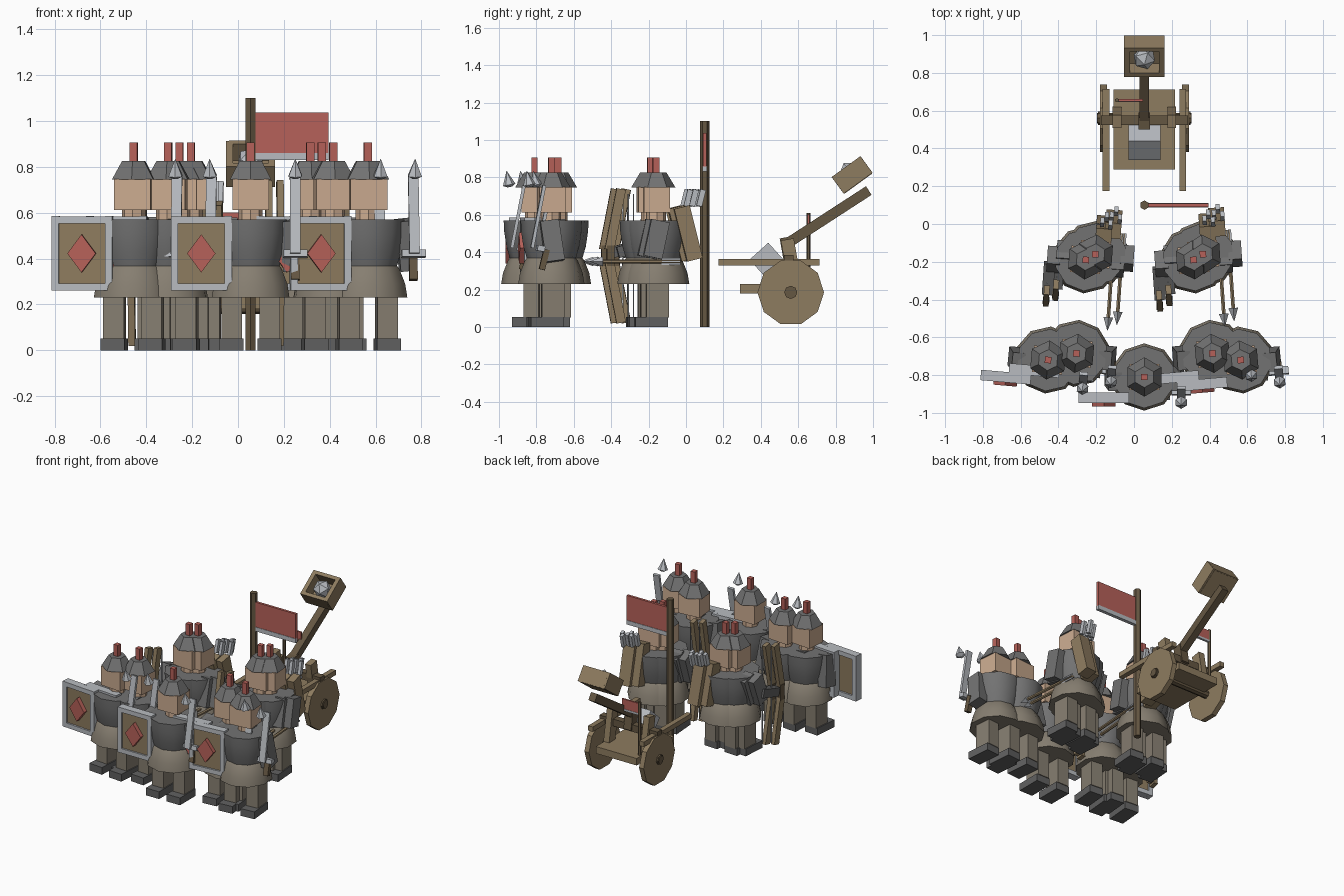
import bpy, bmesh
from math import radians, sin, cos, pi
from mathutils import Matrix, Euler, Vector

if "Cube" in bpy.data.objects:
    bpy.data.objects.remove(bpy.data.objects["Cube"])

def mat(name, c):
    m = bpy.data.materials.new(name)
    m.diffuse_color = (*c, 1)
    m.use_nodes = True
    m.node_tree.nodes["Principled BSDF"].inputs["Base Color"].default_value = m.diffuse_color
    return m

WOOD = mat("wood", (.27, .2, .115))
DARKWOOD = mat("dark_wood", (.13, .095, .055))
RED = mat("red", (.47, .12, .10))
SKIN = mat("skin", (.6, .41, .28))
STEEL = mat("steel", (.48, .5, .53))
IRON = mat("iron", (.17, .17, .17))
BOOT = mat("boot", (.12, .12, .12))
CLOTH = mat("cloth", (.24, .21, .165))

FRAME = Matrix()          # placement of the figure being built

def finish(name, bm, loc, rot, m):
    bmesh.ops.recalc_face_normals(bm, faces=bm.faces)
    me = bpy.data.meshes.new(name)
    bm.to_mesh(me)
    bm.free()
    me.materials.append(m)
    ob = bpy.data.objects.new(name, me)
    bpy.context.collection.objects.link(ob)
    e = Euler([radians(a) for a in rot]).to_matrix().to_4x4()
    ob.matrix_world = FRAME @ Matrix.Translation(loc) @ e
    return ob

def box(name, size, loc, m, rot=(0, 0, 0)):
    bm = bmesh.new()
    bmesh.ops.create_cube(bm, size=1)
    bmesh.ops.scale(bm, vec=size, verts=bm.verts)
    return finish(name, bm, loc, rot, m)

def lathe(name, prof, n, loc, m, rot=(0, 0, 0), phase=.5, smooth=False):
    """Stack of n-sided rings (radius, height), capped at both ends."""
    bm = bmesh.new()
    rings = [[bm.verts.new((r * cos(2 * pi * i / n + phase * pi), r * sin(2 * pi * i / n + phase * pi), z))
              for i in range(n)] for r, z in prof]
    for a, b in zip(rings, rings[1:]):
        for i in range(n):
            j = (i + 1) % n
            bm.faces.new((a[i], a[j], b[j], b[i]))
    bm.faces.new(rings[0])
    bm.faces.new(rings[-1])
    if smooth:
        for f in bm.faces:
            f.smooth = len(f.verts) == 4
        for e in bm.edges:
            e.smooth = all(len(f.verts) == 4 for f in e.link_faces)
    return finish(name, bm, loc, rot, m)

def place(x, y, turn=0):
    global FRAME
    FRAME = Matrix.Translation((x, y, 0)) @ Matrix.Rotation(radians(turn), 4, 'Z')

def soldier():
    # legs and boots
    for s in (-1, 1):
        box("leg", (.09, .12, .2), (s * .083, 0, .15), CLOTH)
        box("boot", (.105, .175, .052), (s * .083, -.033, .026), BOOT)
    # tunic skirt and breastplate
    lathe("tunic_skirt", [(.178, .23), (.168, .29), (.142, .355), (.13, .37)], 10, (0, 0, 0), CLOTH, smooth=True)
    lathe("breastplate", [(.128, .355), (.15, .43), (.162, .51), (.165, .57)], 10, (0, 0, 0), IRON, smooth=True)
    # head and helmet
    lathe("neck", [(.052, .56), (.052, .63)], 8, (0, 0, 0), SKIN)
    box("head", (.16, .14, .135), (0, 0, .68), SKIN)
    lathe("helmet", [(.104, .745), (.056, .825)], 6, (0, 0, 0), IRON)
    box("helmet_plume", (.034, .034, .09), (0, 0, .86), RED)

def swordsman():
    soldier()
    for s in (-1, 1):
        box("arm", (.07, .1, .22), (s * .165, -.01, .46), IRON, (8, -s * 6, 0))
    # shield with rim and diamond
    sx, sz = -.215, .422
    box("shield_board", (.23, .03, .29), (sx, -.11, sz), WOOD)
    for s in (-1, 1):
        box("shield_rim_side", (.032, .055, .325), (sx + s * .117, -.11, sz), STEEL)
        box("shield_rim_end", (.25, .055, .032), (sx, -.11, sz + s * .146), STEEL)
    d = lathe("shield_diamond", [(1, 0), (1, .03)], 4, (sx, -.125, sz), RED, (90, 0, 0))
    d.data.transform(Matrix.Diagonal((.062, .083, 1, 1)))
    # sword
    x = .195
    box("sword_blade", (.045, .018, .34), (x, -.088, .59), STEEL, (-11, 0, 0))
    lathe("sword_tip", [(.012, -.012), (.034, 0), (.001, .075)], 6, (x, -.135, .76), STEEL, (11, 0, 0))
    box("sword_guard", (.105, .04, .03), (x, -.075, .42), STEEL, (-11, 0, 0))
    box("sword_grip", (.036, .032, .11), (x, -.055, .36), DARKWOOD, (-14, 0, 0))

def archer():
    soldier()
    # drawing arm, bow arm and forearm
    box("arm", (.07, .1, .2), (.17, -.01, .47), IRON, (-12, 0, 0))
    box("arm", (.07, .1, .2), (-.17, -.02, .47), IRON, (-20, 0, 0))
    box("bow_forearm", (.06, .17, .06), (-.19, -.11, .42), BOOT, (15, 0, 0))
    # bow
    x = -.195
    for s in (-1, 1):
        box("bow_limb", (.03, .05, .33), (x, -.205, .38 + s * .195), WOOD, (-s * 11, 0, 0))
    box("bow_grip", (.035, .04, .11), (x, -.23, .38), DARKWOOD)
    box("bow_string", (.006, .006, .66), (x, -.135, .38), STEEL)
    # nocked arrow
    x = .14
    lathe("arrow_shaft", [(.011, -.3), (.011, .12)], 6, (x, 0, .35), WOOD, (-90, 0, 0))
    lathe("arrow_head", [(.026, 0), (.001, .07)], 4, (x, -.295, .35), STEEL, (90, 0, 0))
    box("arrow_fletching", (.008, .1, .035), (x, .07, .35), STEEL)
    box("arrow_fletching", (.035, .1, .008), (x, .07, .35), STEEL)
    # quiver with spare arrows
    box("quiver", (.085, .085, .29), (.085, .165, .5), WOOD, (14, 0, 0))
    for dx, dy in ((-.022, 0), (.022, -.01), (0, .03)):
        box("quiver_arrow", (.022, .03, .09), (.095 + dx, .205 + dy, .69), STEEL, (-14, 0, 0))

C = .055   # formation axis

# front rank
for dx, y in ((0, -.81), (-.36, -.685), (.36, -.685), (-.51, -.72), (.51, -.72)):
    place(C + dx, y, 5 * (dx > 0) - 5 * (dx < 0))
    swordsman()

# rear rank
for dx, y, t in ((-.31, -.19, -4), (-.26, -.16, -4), (.26, -.19, 4), (.31, -.16, 4)):
    place(C + dx, y, t)
    archer()

# banner
place(C, .1)
lathe("banner_pole", [(.025, 0), (.025, 1.1)], 6, (0, 0, 0), DARKWOOD)
box("banner_cloth", (.32, .018, .18), (.18, 0, .947), RED)
box("banner_hem", (.32, .024, .03), (.18, 0, .845), STEEL)

# catapult chassis
place(C, 0)
box("base_plank", (.325, .425, .05), (0, .5, .205), WOOD)
lathe("axle", [(.028, -.25), (.028, .25)], 8, (0, .56, .187), DARKWOOD, (0, 90, 0))
for s in (-1, 1):
    lathe("wheel", [(.178, -.018), (.178, .018)], 10, (s * .217, .56, .185), WOOD, (0, 90, 0), phase=.1)
    lathe("wheel_hub", [(.035, -.02), (.035, .02)], 8, (s * .225, .56, .185), DARKWOOD, (0, 90, 0))
    box("side_rail", (.036, .54, .035), (s * .203, .445, .347), WOOD)
    box("upright", (.045, .07, .27), (s * .145, .565, .335), WOOD, (10, 0, 0))
box("cross_bar", (.46, .05, .05), (0, .55, .36), DARKWOOD)
box("counterweight", (.17, .135, .135), (0, .435, .355), STEEL, (42, 0, 0))

# throwing arm
box("arm_pivot", (.06, .065, .14), (0, .545, .41), DARKWOOD, (10, 0, 0))
box("throwing_arm", (.05, .53, .055), (0, .755, .585), DARKWOOD, (33, 0, 0))

# bucket, built flat then tilted with the arm
FRAME = Matrix.Translation((C, .888, .813)) @ Matrix.Rotation(radians(36), 4, 'X')
box("bucket_floor", (.19, .18, .025), (0, 0, -.045), WOOD)
for s in (-1, 1):
    box("bucket_side", (.03, .19, .11), (s * .092, 0, 0), WOOD)
    box("bucket_end", (.19, .025, .11), (0, s * .083, 0), WOOD)
bm = bmesh.new()
bmesh.ops.create_icosphere(bm, subdivisions=1, radius=.062)
finish("stone", bm, (0, 0, .015), (0, 0, 0), STEEL)

# small pennant on the chassis
place(-.09, .655)
lathe("pennant_pole", [(.011, .22), (.011, .61)], 6, (0, 0, 0), DARKWOOD)
box("pennant", (.135, .012, .07), (.07, 0, .565), RED)
box("pennant_hem", (.135, .016, .015), (.07, 0, .523), STEEL)
